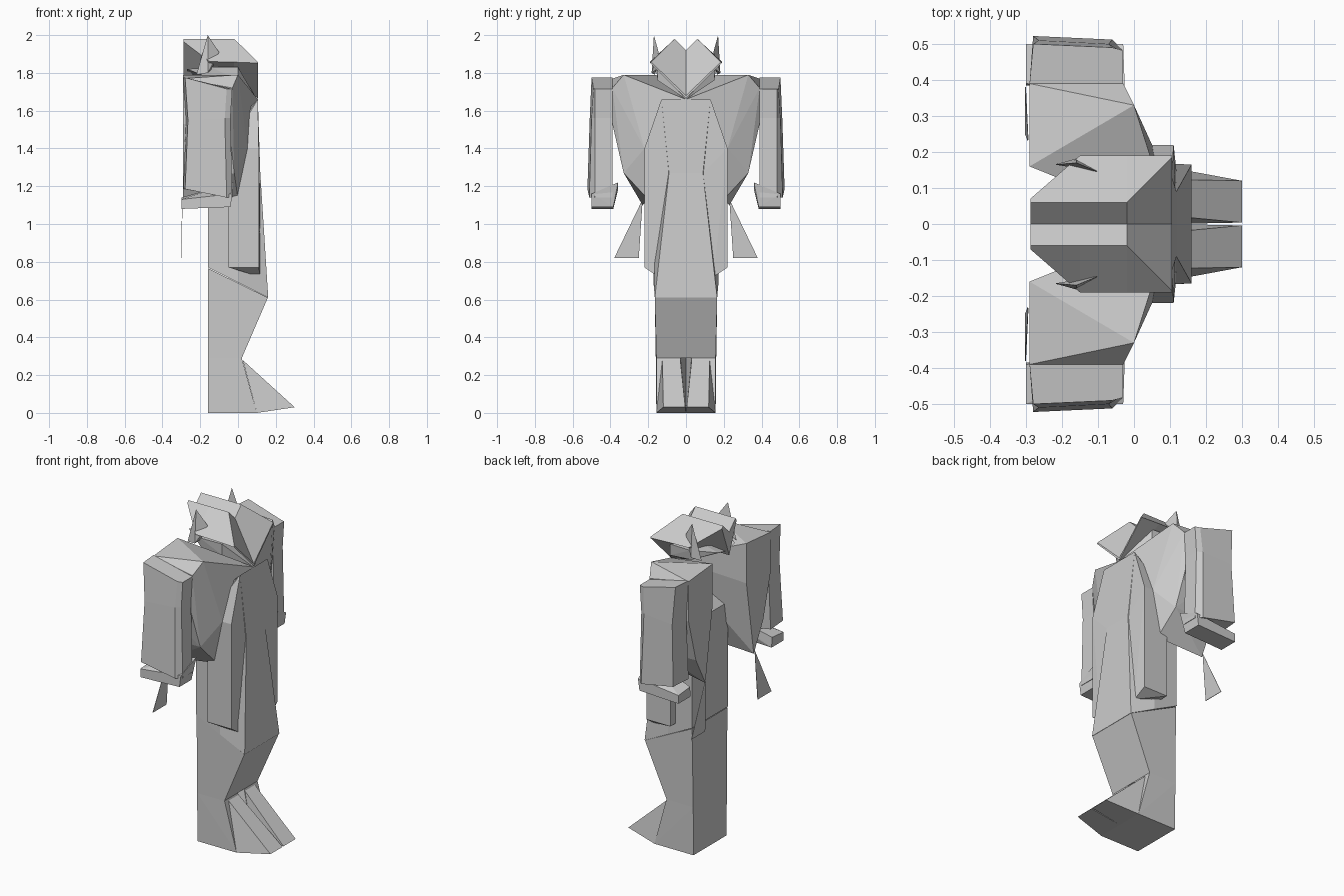
import bpy, bmesh


def finish(name, bm):
    bmesh.ops.recalc_face_normals(bm, faces=bm.faces[:])
    me = bpy.data.meshes.new(name)
    bm.to_mesh(me)
    bm.free()
    ob = bpy.data.objects.new(name, me)
    bpy.context.collection.objects.link(ob)
    return ob


def hull_pair(name, pts):
    """Convex faceted block on the +y side and its mirror image."""
    for side, s in (("left", 1), ("right", -1)):
        bm = bmesh.new()
        for x, y, z in pts:
            bm.verts.new((x, y * s, z))
        res = bmesh.ops.convex_hull(bm, input=bm.verts[:])
        junk = [v for v in res["geom_interior"] if isinstance(v, bmesh.types.BMVert)]
        bmesh.ops.delete(bm, geom=junk, context="VERTS")
        bmesh.ops.dissolve_limit(bm, angle_limit=0.02, verts=bm.verts[:], edges=bm.edges[:])
        finish(f"{name}_{side}", bm)


def skin(name, rings_co):
    """Skin a list of equal-sized point rings and cap both ends."""
    bm = bmesh.new()
    rings = [[bm.verts.new(p) for p in r] for r in rings_co]
    n = len(rings[0])
    for a, b in zip(rings, rings[1:]):
        for i in range(n):
            j = (i + 1) % n
            bm.faces.new((a[i], a[j], b[j], b[i]))
    bm.faces.new(rings[0])
    bm.faces.new(rings[-1])
    return finish(name, bm)


def loft(name, halves):
    """Skin half sections (y >= 0), each mirrored across y into a closed ring."""
    return skin(name, [h + [(x, -y, z) for x, y, z in reversed(h) if y > 0] for h in halves])


# Trunk: open neck sloping down to the back, tilted lower hem
loft("trunk", [
    [(xf, wf, zf), (0.0, ws, zs), (-0.16, ws, zb)]
    for xf, wf, zf, ws, zs, zb in (
        (0.105, 0.13, 1.66, 0.15, 1.55, 1.40),
        (0.118, 0.09, 1.27, 0.17, 1.27, 1.25),
        (0.16, 0.165, 0.61, 0.172, 0.69, 0.77))])

# Upper legs narrowing to the ankle
loft("legs", [
    [(0.158, 0.165, 0.61), (-0.158, 0.168, 0.765)],
    [(0.02, 0.157, 0.29), (-0.16, 0.16, 0.29)]])

# Lower legs and pointed feet
hull_pair("lower_leg", [
    (0.02, 0.03, 0.29), (0.02, 0.157, 0.29), (-0.16, 0.0, 0.29), (-0.16, 0.16, 0.29),
    (-0.16, 0.0, 0.0), (-0.16, 0.157, 0.0), (0.10, 0.0, 0.0), (0.10, 0.157, 0.0)])
hull_pair("foot", [
    (0.025, 0.03, 0.28), (0.025, 0.125, 0.28), (0.10, 0.0, 0.0), (0.10, 0.157, 0.0),
    (0.30, 0.004, 0.03), (0.30, 0.12, 0.03)])

# Coat panels on the sides of the trunk
hull_pair("coat_panel", [
    (0.105, 0.0, 1.66), (0.105, 0.13, 1.66), (0.11, 0.22, 1.40), (0.115, 0.09, 1.27),
    (0.118, 0.145, 0.72), (0.11, 0.22, 0.77), (-0.05, 0.22, 0.77), (-0.05, 0.22, 1.40),
    (-0.05, 0.15, 0.77), (-0.05, 0.16, 1.45)])

# Broad shoulders with an open channel between them, tapering to a low back point
hull_pair("shoulder", [
    (-0.29, 0.16, 1.79), (-0.29, 0.39, 1.77), (0.0, 0.33, 1.79),
    (-0.03, 0.39, 1.72), (0.105, 0.0, 1.66), (0.05, 0.22, 1.40), (-0.02, 0.33, 1.27),
    (0.0, 0.20, 1.13), (-0.05, 0.39, 1.53), (-0.29, 0.39, 1.53), (-0.29, 0.32, 1.27),
    (-0.29, 0.23, 1.10), (-0.29, 0.16, 1.55), (-0.16, 0.17, 1.30)])

# Neck filling the space under the hood
hull_pair("neck", [
    (0.10, 0.0, 1.66), (0.0, 0.155, 1.83), (-0.14, 0.16, 1.83), (-0.27, 0.08, 1.82),
    (-0.27, 0.0, 1.80), (0.0, 0.0, 1.83), (-0.14, 0.15, 1.77), (0.0, 0.15, 1.76)])

# Hanging cloth tails under the shoulder points
hull_pair("cloth_tail", [
    (-0.295, 0.23, 1.12), (-0.30, 0.25, 0.82), (-0.30, 0.38, 0.82), (-0.293, 0.235, 1.12),
    (-0.303, 0.25, 0.82), (-0.303, 0.38, 0.82)])

# Arms: three sections, pinched at the elbow
for side, s in (("left", 1), ("right", -1)):
    skin(f"arm_{side}", [
        [(xb, 0.39 * s, zb), (xb + 0.01, yo * s, zb), (xf - 0.03, (yo - 0.01) * s, zf),
         (xf, 0.482 * s, zf), (xf, 0.39 * s, zf)]
        for xb, xf, yo, zb, zf in (
            (-0.29, -0.03, 0.50, 1.775, 1.715),
            (-0.275, -0.04, 0.51, 1.55, 1.56),
            (-0.29, -0.03, 0.522, 1.185, 1.14))])

# Hands
hull_pair("hand", [
    (-0.30, 0.385, 1.08), (-0.30, 0.50, 1.08), (-0.04, 0.50, 1.09), (-0.04, 0.385, 1.09),
    (-0.30, 0.39, 1.14), (-0.30, 0.50, 1.13), (-0.03, 0.50, 1.16), (-0.025, 0.36, 1.22),
    (-0.04, 0.36, 1.18)])

# Head: grooved crown falling to a pointed front
loft("head", [
    [(x, 0, groove), (x, pw, peak), (x, w, side), (x, 0, chin)]
    for x, groove, pw, peak, w, side, chin in (
        (-0.288, 1.92, 0.06, 1.98, 0.07, 1.965, 1.78),
        (-0.15, 1.92, 0.06, 1.98, 0.19, 1.86, 1.78),
        (-0.02, 1.92, 0.06, 1.98, 0.19, 1.857, 1.76),
        (0.105, 1.68, 0.185, 1.858, 0.19, 1.852, 1.665))])

# Ears
hull_pair("ear", [
    (-0.16, 0.17, 2.0), (-0.22, 0.165, 1.79), (-0.16, 0.182, 1.80), (-0.14, 0.155, 1.82),
    (-0.10, 0.145, 1.91)])
